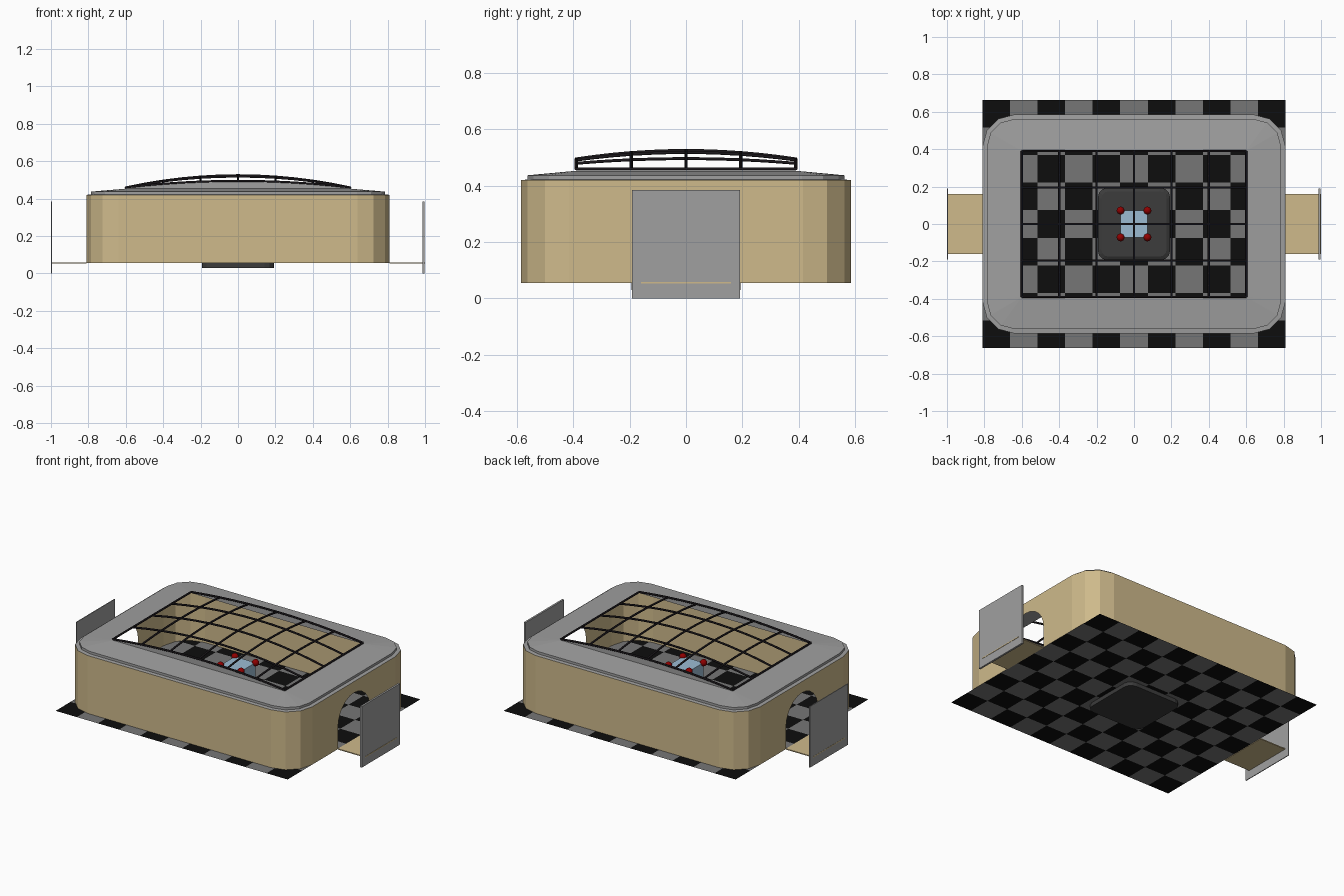
import bpy, bmesh, math

if "Cube" in bpy.data.objects:
    bpy.data.objects.remove(bpy.data.objects["Cube"], do_unlink=True)


def material(name, r, g, b):
    m = bpy.data.materials.new(name)
    m.use_nodes = True
    m.diffuse_color = (r, g, b, 1)
    bsdf = m.node_tree.nodes["Principled BSDF"]
    bsdf.inputs["Base Color"].default_value = (r, g, b, 1)
    bsdf.inputs["Roughness"].default_value = 0.8
    return m


TAN = material("sand wall", 0.62, 0.49, 0.26)
GREY = material("roof grey", 0.35, 0.35, 0.35)
TILE = material("tile grey", 0.18, 0.18, 0.18)
BLACK = material("tile black", 0.004, 0.004, 0.004)
BAR = material("bar black", 0.01, 0.008, 0.01)
PAD = material("charcoal", 0.045, 0.045, 0.045)
BLUE = material("pale blue", 0.33, 0.5, 0.65)
RED = material("dark red", 0.28, 0.0, 0.0)

HX, HY, R = 0.81, 0.585, 0.17      # wall half sizes and corner radius
Z0, Z1 = 0.055, 0.42               # floor and wall top
OX, OY, OZ = 0.6, 0.39, 0.453      # roof opening


def finish(name, bm, *mats):
    me = bpy.data.meshes.new(name)
    bm.to_mesh(me)
    bm.free()
    for m in mats:
        me.materials.append(m)
    ob = bpy.data.objects.new(name, me)
    bpy.context.collection.objects.link(ob)
    return ob


def outline(hx, hy, r, z, seg=3):
    """Rounded rectangle, counter-clockwise from the +x +y corner."""
    pts = []
    for k, (sx, sy) in enumerate([(1, 1), (-1, 1), (-1, -1), (1, -1)]):
        for i in range(seg + 1):
            a = math.pi / 2 * (k + i / seg)
            pts.append((sx * (hx - r) + r * math.cos(a),
                        sy * (hy - r) + r * math.sin(a), z))
    return pts


def loft(bm, rings, skip=()):
    """Join rings with quads, leaving out the listed sides."""
    loops = [[bm.verts.new(p) for p in ring] for ring in rings]
    n = len(loops[0])
    for low, high in zip(loops, loops[1:]):
        for i in range(n):
            if i not in skip:
                j = (i + 1) % n
                bm.faces.new((low[i], low[j], high[j], high[i]))
    return loops


def box(name, lo, hi, mat):
    bm = bmesh.new()
    bmesh.ops.create_cube(bm, size=1)
    for v in bm.verts:
        v.co = [a if c < 0 else b for c, a, b in zip(v.co, lo, hi)]
    return finish(name, bm, mat)


# Chequered floor
bm = bmesh.new()
NX, NY, FY = 11, 9, 0.662
grid = [[bm.verts.new((HX * (2 * i / NX - 1), FY * (2 * j / NY - 1), Z0))
         for j in range(NY + 1)] for i in range(NX + 1)]
for i in range(NX):
    for j in range(NY):
        f = bm.faces.new((grid[i][j], grid[i + 1][j], grid[i + 1][j + 1], grid[i][j + 1]))
        f.material_index = (i + j) % 2
finish("chequered_floor", bm, BLACK, TILE)

# Walls with an arched doorway in each end
bm = bmesh.new()
loft(bm, [outline(HX, HY, R, Z0), outline(HX, HY, R, Z1)], skip=(7, 15))
DOOR, SPRING, c = 0.16, 0.19, HY - R
for s in (1, -1):
    arch = [(DOOR * math.cos(math.pi * (1 - t / 12)),
             SPRING + DOOR * math.sin(math.pi * t / 12)) for t in range(13)]
    shape = [(-c, Z0), (-DOOR, Z0)] + arch + [(DOOR, Z0), (c, Z0), (c, Z1), (-c, Z1)]
    bm.faces.new([bm.verts.new((s * HX, s * y, z)) for y, z in shape])
finish("walls", bm, TAN)

# Roof: ledge, small step, then a slope up to the opening
bm = bmesh.new()
loops = loft(bm, [outline(HX, HY, R, Z1), outline(0.787, 0.562, 0.15, Z1 + 0.002),
                  outline(0.787, 0.562, 0.15, 0.437)])
top = loops[-1]
corner = [bm.verts.new((sx * OX, sy * OY, OZ))
          for sx, sy in [(1, 1), (-1, 1), (-1, -1), (1, -1)]]
for i in range(16):
    j = (i + 1) % 16
    a, b = corner[i // 4], corner[j // 4]
    bm.faces.new((top[i], top[j], a) if a is b else (top[i], top[j], b, a))
finish("roof", bm, GREY)


def dome(x, y):
    arc = 1 - (x / OX) ** 2
    return 0.46 + arc * (0.035 + 0.03 * (1 - (y / OY) ** 2))


# Upright arched strips along the long edges of the opening
STEPS = 12
xs = [OX * (2 * i / STEPS - 1) for i in range(STEPS + 1)]
ys = [OY * (2 * i / STEPS - 1) for i in range(STEPS + 1)]
bm = bmesh.new()
for s in (1, -1):
    low = [bm.verts.new((x, s * OY, OZ)) for x in xs]
    high = [bm.verts.new((x, s * OY, dome(x, OY))) for x in xs]
    for i in range(STEPS):
        quad = (low[i], high[i], high[i + 1], low[i + 1])
        bm.faces.new(quad if s > 0 else quad[::-1])
finish("arched_strips", bm, GREY)

# Domed lattice of bars over the opening
curve = bpy.data.curves.new("roof_bars", "CURVE")
curve.dimensions = "3D"
curve.bevel_depth = 0.006
curve.bevel_resolution = 1
curve.use_fill_caps = True
paths = [[(x, k * OY / 2, dome(x, k * OY / 2)) for x in xs] for k in range(-2, 3)]
paths += [[(k * OX / 3, y, dome(k * OX / 3, y)) for y in ys] for k in range(-3, 4)]
for path in paths:
    sp = curve.splines.new("POLY")
    sp.points.add(len(path) - 1)
    for p, co in zip(sp.points, path):
        p.co = (*co, 1)
curve.materials.append(BAR)
bpy.context.collection.objects.link(bpy.data.objects.new("roof_bars", curve))

# Door ramps and outer screens
for side, s in (("left", 1), ("right", -1)):
    x0, x1 = sorted((s * HX, s * 1.0))
    box(side + "_ramp", (x0, -DOOR, Z0 - 0.003), (x1, DOOR, Z0 + 0.003), TAN)
box("left_screen", (0.986, -0.191, 0), (0.998, 0.191, 0.385), GREY)
box("right_screen", (-0.999, -0.191, 0), (-0.994, 0.191, 0.385), GREY)

# Rounded base pad through the floor
bm = bmesh.new()
loops = loft(bm, [outline(0.193, 0.193, 0.05, 0.03), outline(0.193, 0.193, 0.05, 0.08),
                  outline(0.175, 0.175, 0.04, 0.09)])
bm.faces.new(loops[0][::-1])
bm.faces.new(loops[-1])
finish("centre_pad", bm, PAD)

# Central column with a ball on each top corner
P, TOP = 0.072, 0.315
box("centre_column", (-P, -P, 0.09), (P, P, TOP), BLUE)
bm = bmesh.new()
bmesh.ops.create_uvsphere(bm, u_segments=16, v_segments=8, radius=0.021)
for f in bm.faces:
    f.smooth = True
ball = finish("corner_ball", bm, RED).data
first = bpy.data.objects["corner_ball"]
first.location = (P, P, TOP)
for sx, sy in ((-1, 1), (-1, -1), (1, -1)):
    ob = bpy.data.objects.new("corner_ball", ball)
    ob.location = (sx * P, sy * P, TOP)
    bpy.context.collection.objects.link(ob)
